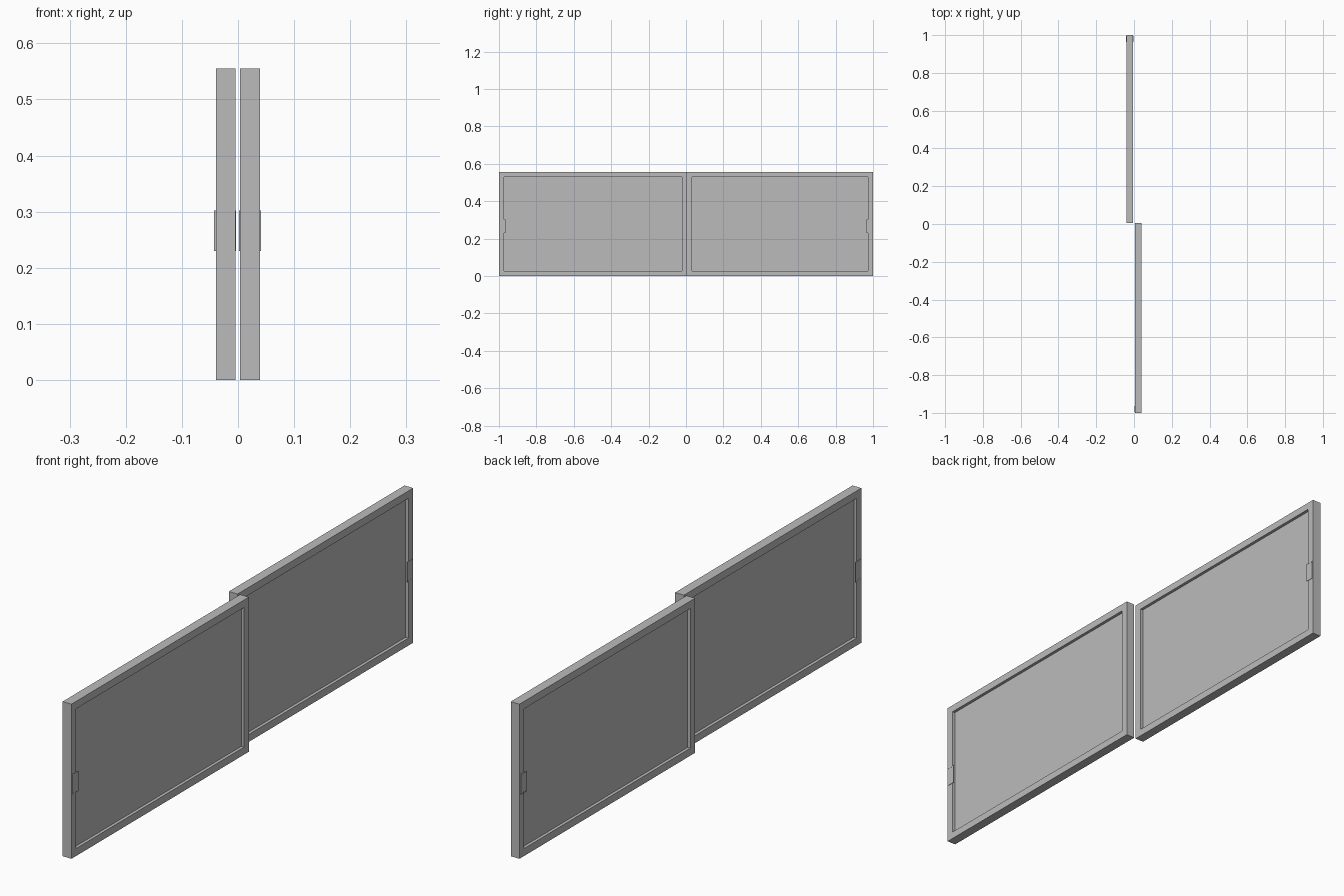
import bpy, bmesh
from mathutils import Vector

cube = bpy.data.objects.get("Cube")
if cube:
    bpy.data.objects.remove(cube, do_unlink=True)

grey = bpy.data.materials.new("plain grey")
grey.use_nodes = True
colour = (0.5, 0.5, 0.5, 1)
grey.diffuse_color = colour
grey.node_tree.nodes["Principled BSDF"].inputs["Base Color"].default_value = colour


def recessed_box(name, low, high, rim, depth, sides=(-1, 1)):
    """Box whose chosen x-facing sides are sunk inside a raised rim."""
    low, high = Vector(low), Vector(high)
    bm = bmesh.new()
    bmesh.ops.create_cube(bm, size=1)
    for v in bm.verts:
        v.co = (low + high) / 2 + v.co * (high - low)
    bm.normal_update()
    for side in sides:
        face = next(f for f in bm.faces if f.normal.x * side > 0.9)
        bmesh.ops.inset_region(bm, faces=[face], thickness=rim)
        # Push the inset face straight in for square inner walls
        walls = bmesh.ops.extrude_discrete_faces(bm, faces=[face])["faces"]
        bmesh.ops.translate(bm, verts=walls[0].verts, vec=(-side * depth, 0, 0))
    bmesh.ops.recalc_face_normals(bm, faces=bm.faces)
    mesh = bpy.data.meshes.new(name)
    bm.to_mesh(mesh)
    bm.free()
    mesh.materials.append(grey)
    bpy.context.collection.objects.link(bpy.data.objects.new(name, mesh))


HEIGHT, FRAME = 0.555, 0.038
# name, x range of the sash, x of the outer handle faces, y range, end with handles
sashes = [
    ("front_sash", (0.004, 0.039), (0.002, 0.041), (-1, 0.006), -1),
    ("back_sash", (-0.039, -0.0045), (-0.043, -0.0035), (0.004, 1), 1),
]

for name, xs, grips, ys, end in sashes:
    # Framed pane, sunk on both sides
    recessed_box(name, (xs[0], ys[0], 0), (xs[1], ys[1], HEIGHT), FRAME, 0.011)
    # Thin pull plates on both sides of the outer stile
    y0, y1 = sorted((end * 0.964, end * 0.996))
    for side, x, grip in zip((-1, 1), xs, grips):
        x0, x1 = sorted((x, grip))
        label = "outer" if side * end < 0 else "inner"
        recessed_box(f"{name}_{label}_pull", (x0, y0, 0.23), (x1, y1, 0.302),
                     0.005, 0.0005, (side,))
